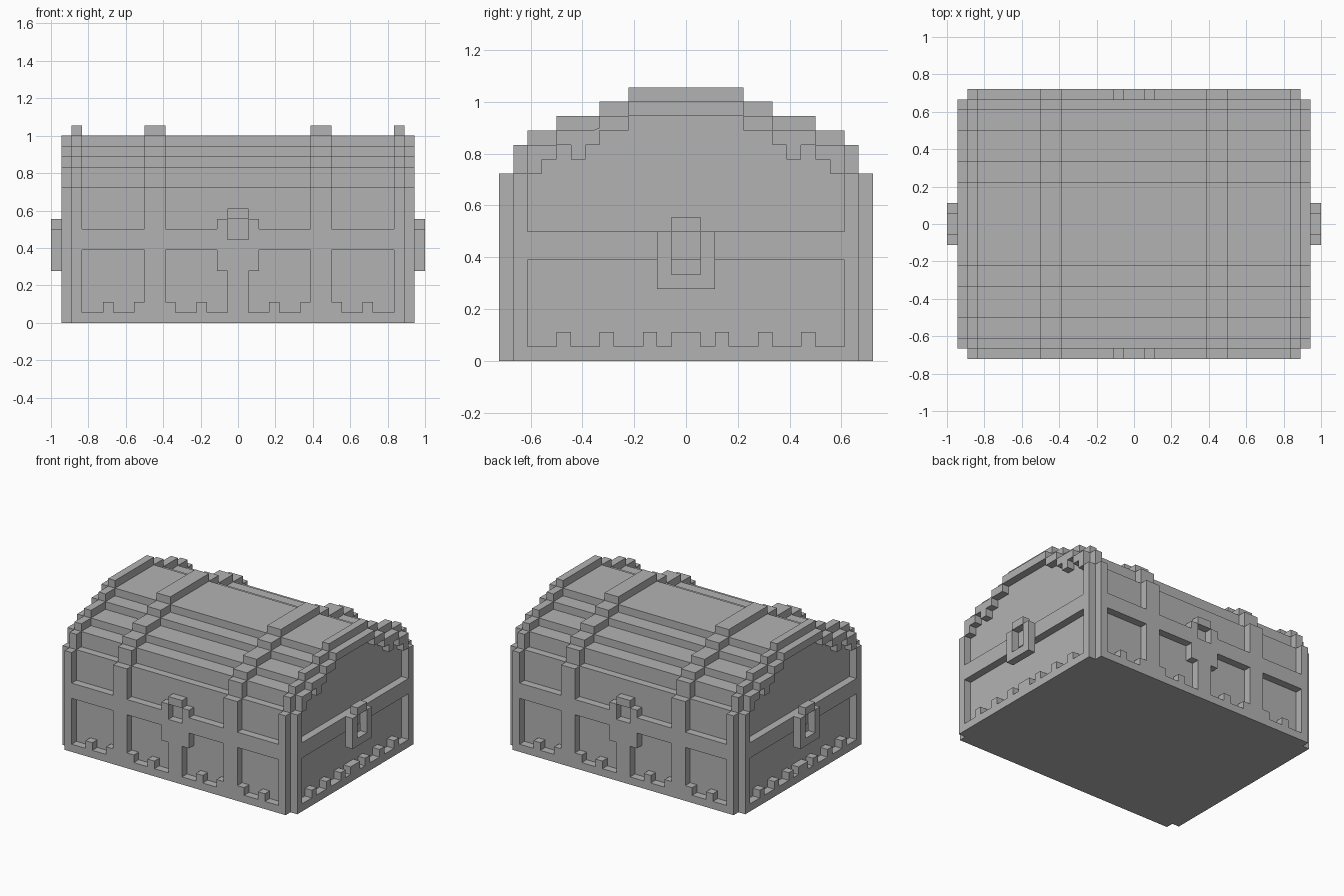
import bpy, bmesh
from mathutils import Vector

if "Cube" in bpy.data.objects:
    bpy.data.objects.remove(bpy.data.objects["Cube"], do_unlink=True)

U = 1 / 18  # size of one block

grey = bpy.data.materials.new("plain_grey")
grey.use_nodes = True
colour = (0.45, 0.45, 0.45, 1)
grey.diffuse_color = colour
grey.node_tree.nodes["Principled BSDF"].inputs["Base Color"].default_value = colour


def finish(name, bm):
    bmesh.ops.recalc_face_normals(bm, faces=bm.faces)
    bmesh.ops.scale(bm, vec=(U, U, U), verts=bm.verts)
    mesh = bpy.data.meshes.new(name)
    bm.to_mesh(mesh)
    bm.free()
    mesh.materials.append(grey)
    obj = bpy.data.objects.new(name, mesh)
    bpy.context.collection.objects.link(obj)


def spans(a, b):
    """A range and its mirror image, joined when it touches the centre."""
    return [(-b, b)] if a == 0 else [(a, b), (-b, -a)]


def blocks(name, boxes):
    """Boxes given as x, y, z ranges, mirrored to all four quadrants."""
    bm = bmesh.new()
    for xr, yr, (z0, z1) in boxes:
        for x0, x1 in spans(*xr):
            for y0, y1 in spans(*yr):
                verts = bmesh.ops.create_cube(bm, size=1)["verts"]
                for v in verts:
                    v.co = Vector((x1 if v.co.x > 0 else x0,
                                   y1 if v.co.y > 0 else y0,
                                   z1 if v.co.z > 0 else z0))
    finish(name, bm)


def outline(steps):
    """Symmetrical stepped arch from (half width, top) pairs, widest first."""
    half, z = [], 0
    for y, top in steps:
        half += [(y, z), (y, top)]
        z = top
    return half + [(-y, z) for y, z in reversed(half)]


def extrude(name, profile, ranges):
    bm = bmesh.new()
    for r in ranges:
        for x0, x1 in spans(*r):
            face = bm.faces.new([bm.verts.new((x0, y, z)) for y, z in profile])
            out = bmesh.ops.extrude_face_region(bm, geom=[face], use_keep_orig=True)
            moved = [g for g in out["geom"] if isinstance(g, bmesh.types.BMVert)]
            bmesh.ops.translate(bm, vec=(x1 - x0, 0, 0), verts=moved)
    finish(name, bm)


lid = outline([(12, 13), (11, 15), (9, 16), (6, 17), (4, 18)])
raised = outline([(13, 13), (12, 15), (11, 16), (9, 17), (6, 18), (4, 19)])
opening = outline([(11, 13), (10, 14), (9, 15), (8, 14), (7, 15), (6, 16), (4, 17)])

# Chest body with stepped lid, raised straps and end arches
extrude("chest_body", lid, [(0, 15)])
extrude("straps", raised, [(7, 9)])
extrude("edge_straps", raised, [(15, 16)])
extrude("end_arches", lid + opening[::-1], [(16, 17)])

# Bands on front and back, interrupted by the straps and the lock
face = (12, 13)
blocks("long_bands", [((2, 7), face, (7, 9)), ((9, 15), face, (7, 9)),
                      ((0, 7), face, (0, 1)), ((9, 15), face, (0, 1))])
blocks("long_teeth", [((x, x + 1), face, (1, 2)) for x in (3, 6, 9, 12)])

# Bands on both ends
end = (16, 17)
blocks("end_bands", [(end, (0, 11), (7, 9)), (end, (0, 11), (0, 1))])
blocks("end_teeth", [(end, (y, y + 1), (1, 2)) for y in (0, 2, 5, 8)])

# Lock with keyhole, on front and back
blocks("lock", [((1, 2), face, (5, 10)), ((0, 1), face, (1, 8)),
                ((0, 1), face, (10, 11))])

# Ring handles
grip = (17, 18)
blocks("handles", [(grip, (1, 2), (5, 9)), (grip, (0, 1), (5, 6)),
                   (grip, (0, 1), (9, 10))])
